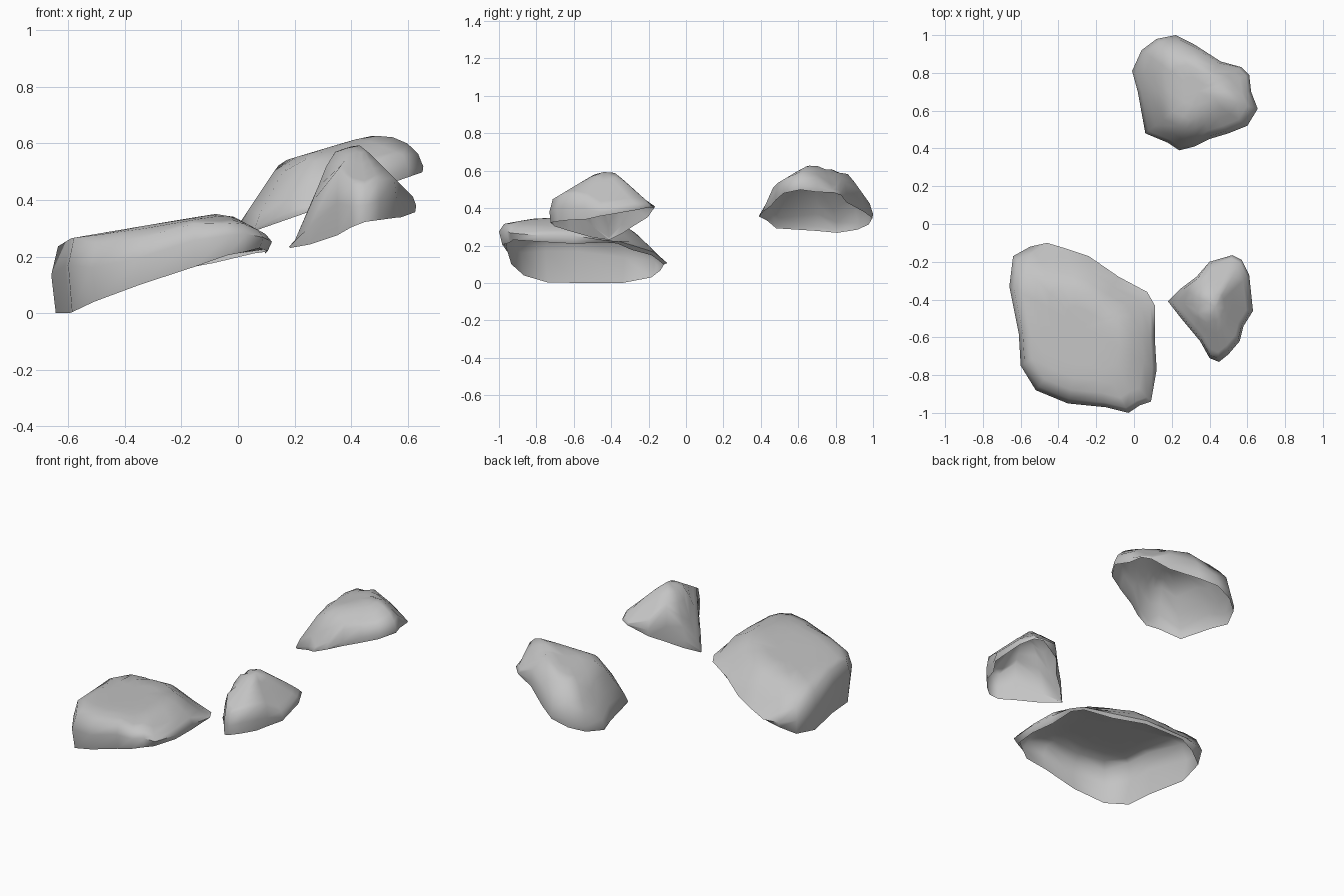
import bpy
import math

default_cube = bpy.data.objects.get("Cube")
if default_cube:
    bpy.data.objects.remove(default_cube, do_unlink=True)


def make_material(name, colour):
    material = bpy.data.materials.new(name)
    material.use_nodes = True
    material.diffuse_color = colour
    material.node_tree.nodes["Principled BSDF"].inputs["Base Color"].default_value = colour
    return material


stone_grey = make_material("stone grey", (0.55, 0.55, 0.55, 1))


def soft_min(values, blend=0.008):
    """Smallest value, with a rounded change-over from one to the next."""
    low = min(values)
    return low - blend * math.log(sum(math.exp((low - value) / blend) for value in values))


def build_rock(name, outline, centre, rim_height, planes, cap, rim_scale, wall_share):
    """Open-bottomed rock shell: a clockwise outline, a tilted lower rim and a
    top cut by planes, each given as (offset, slope along x, slope along y)."""
    cx, cy = centre

    def crown_height(x, y):
        cuts = [offset + sx * x + sy * y for offset, sx, sy in planes]
        return max(soft_min(cuts + [cap]), rim_height(x, y) + 0.01)

    def ring(scale, share):
        points = []
        for x, y in outline:
            px, py = cx + (x - cx) * scale, cy + (y - cy) * scale
            low = max(0, rim_height(px, py))
            points.append((px, py, low + share * (crown_height(px, py) - low)))
        return points

    # Lower rim, widest line, then shrinking rings across the top
    rings = [ring(rim_scale, 0), ring(1, wall_share)]
    rings += [ring(scale, 1) for scale in (0.94, 0.82, 0.66, 0.48, 0.25)]
    verts = [point for points in rings for point in points]
    verts.append((cx, cy, crown_height(cx, cy)))

    count = len(outline)
    faces = []
    for level in range(len(rings) - 1):
        low, high = level * count, (level + 1) * count
        for i in range(count):
            j = (i + 1) % count
            faces.append((low + j, low + i, high + i, high + j))
    last = (len(rings) - 1) * count
    for i in range(count):
        faces.append((last + (i + 1) % count, last + i, len(verts) - 1))

    mesh = bpy.data.meshes.new(name)
    mesh.from_pydata(verts, [], faces)
    mesh.materials.append(stone_grey)
    mesh.update()
    rock = bpy.data.objects.new(name, mesh)
    bpy.context.collection.objects.link(rock)

    # Soft shading with only the hardest creases kept
    bpy.ops.object.select_all(action="DESELECT")
    rock.select_set(True)
    bpy.context.view_layer.objects.active = rock
    bpy.ops.object.shade_smooth_by_angle(angle=math.radians(65))


# Wide slab rock at the front right, tilted up towards the middle
build_rock(
    name="slab_rock",
    outline=[(-.66, -.33), (-.64, -.17), (-.55, -.12), (-.46, -.1), (-.36, -.13),
             (-.24, -.17), (-.08, -.28), (.07, -.36), (.11, -.43), (.11, -.6),
             (.12, -.77), (.09, -.94), (.03, -.96), (-.03, -1), (-.15, -.97),
             (-.35, -.95), (-.52, -.88), (-.6, -.75), (-.61, -.58)],
    centre=(-.26, -.55),
    rim_height=lambda x, y: .18 + .31 * x + .25 * (y + .6) ** 2,
    planes=[(.365, .17, 0), (.333, -.55, 0), (.112, 0, -.6), (0, 0, -1), (.51, 0, .2),
            (1, 1.2, 0), (1.05, .4, .7), (0, -.45, -.62)],
    cap=.37, rim_scale=.96, wall_share=.65)

# Domed rock at the back left
build_rock(
    name="domed_rock",
    outline=[(-.01, .81), (.04, .92), (.12, .98), (.22, 1), (.32, .95), (.46, .86),
             (.57, .83), (.61, .79), (.62, .7), (.655, .61), (.6, .52), (.5, .48),
             (.4, .45), (.32, .41), (.24, .39), (.18, .43), (.06, .48), (.02, .7)],
    centre=(.34, .7),
    rim_height=lambda x, y: .27 + .35 * x,
    planes=[(.49, .3, 0), (.31, 1.5, 0), (1.2, -1, 0), (.24, 0, .6), (-.56, 0, 2.3),
            (1.8, 0, -1.4), (1.48, -.62, -.78), (-.25, 1.05, 1.05)],
    cap=.635, rim_scale=.99, wall_share=.4)

# Small peaked rock at the front left
build_rock(
    name="peaked_rock",
    outline=[(.18, -.41), (.25, -.34), (.33, -.28), (.4, -.2), (.52, -.165), (.57, -.19),
             (.61, -.27), (.63, -.46), (.58, -.54), (.56, -.62), (.5, -.69), (.45, -.73),
             (.4, -.71), (.35, -.62), (.25, -.5)],
    centre=(.43, -.44),
    rim_height=lambda x, y: .215 + .3 * x + .1 * y + .6 * (y + .45) ** 2,
    planes=[(-.26, 2.5, 0), (.45, .35, 0), (1.03, -1, 0), (.875, 0, .6), (.25, 0, -.9)],
    cap=.61, rim_scale=.98, wall_share=.5)
